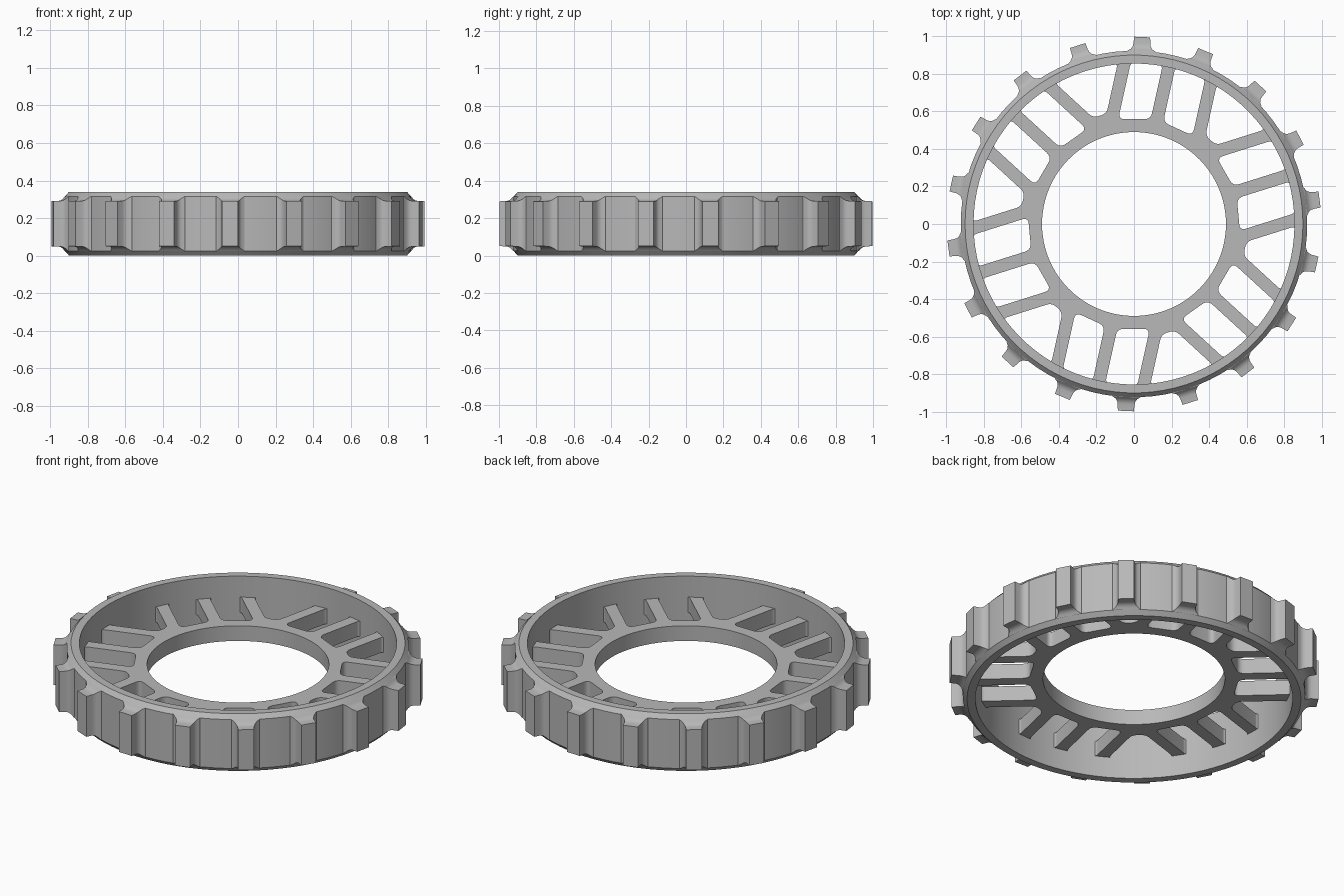
import bpy, bmesh
from math import sin, cos, tan, asin, sqrt, radians, pi
from mathutils import Vector, Matrix

cube = bpy.data.objects.get("Cube")
if cube:
    bpy.data.objects.remove(cube, do_unlink=True)

MID = 0.17            # mid height of the wheel
TURN = radians(77.5)  # direction of the first spoke group

grey = bpy.data.materials.new("plain grey")
grey.use_nodes = True
colour = (0.48, 0.48, 0.48, 1)
grey.diffuse_color = colour
grey.node_tree.nodes["Principled BSDF"].inputs["Base Color"].default_value = colour


def add_object(name, mesh, angle=30):
    mesh.materials.clear()
    mesh.materials.append(grey)
    obj = bpy.data.objects.new(name, mesh)
    bpy.context.collection.objects.link(obj)
    bpy.ops.object.select_all(action='DESELECT')
    obj.select_set(True)
    bpy.context.view_layer.objects.active = obj
    bpy.ops.object.shade_smooth_by_angle(angle=radians(angle))
    return obj


def finish(bm, name):
    bmesh.ops.recalc_face_normals(bm, faces=bm.faces)
    mesh = bpy.data.meshes.new(name)
    bm.to_mesh(mesh)
    bm.free()
    return add_object(name, mesh)


def bridge(bm, a, b):
    for i in range(len(a)):
        j = (i + 1) % len(a)
        bm.faces.new((a[i], a[j], b[j], b[i]))


# Outer rim: a chamfered profile turned around z
profile = [(0.855, 0), (0.9, 0), (0.923, 0.025), (0.923, 0.315), (0.9, 0.34), (0.855, 0.34)]
bm = bmesh.new()
SEGS = 90
rings = []
for s in range(SEGS):
    t = 2 * pi * s / SEGS
    rings.append([bm.verts.new((r * cos(t), r * sin(t), z)) for r, z in profile])
for s in range(SEGS):
    bridge(bm, rings[s], rings[(s + 1) % SEGS])
finish(bm, "rim")

# Teeth: rectangular blocks with flared roots (radius, half width, half height)
sections = [(0.895, 0.09, 0.153), (0.923, 0.074, 0.145), (0.932, 0.058, 0.134),
            (0.945, 0.049, 0.125), (0.96, 0.045, 0.121), (0.997, 0.043, 0.12)]
bm = bmesh.new()
for k in range(18):
    rot = Matrix.Rotation(TURN + radians(10 + 20 * k), 3, 'Z')
    loops = []
    for r, w, h in sections:
        corners = [(r, -w, MID - h), (r, w, MID - h), (r, w, MID + h), (r, -w, MID + h)]
        loops.append([bm.verts.new(rot @ Vector(c)) for c in corners])
    for a, b in zip(loops, loops[1:]):
        bridge(bm, a, b)
    bm.faces.new(loops[0])
    bm.faces.new(loops[-1])
finish(bm, "teeth")


# Spoked disc: a flat outline with rounded windows, given thickness
def polar(r, t):
    return Vector((r * cos(t), r * sin(t)))


def rounded(points):
    """Round each (point, cut) corner by its cut length."""
    out = []
    n = len(points)
    for i, (p, cut) in enumerate(points):
        if not cut:
            out.append(p)
            continue
        a = p + (points[i - 1][0] - p).normalized() * cut
        b = p + (points[(i + 1) % n][0] - p).normalized() * cut
        for s in range(6):
            t = s / 5
            out.append(a * (1 - t) ** 2 + p * 2 * t * (1 - t) + b * t * t)
    return out


def arc(r, start, end, cut, steps=6):
    pts = []
    for s in range(steps + 1):
        edge = s in (0, steps)
        pts.append((polar(r, start + (end - start) * s / steps), cut if edge else 0))
    return pts


INNER, OUTER = 0.565, 0.86
NEAR, FAR, EDGE = 0.034, 0.203, 0.27   # spoke edges measured from the group axis


def side_window(sign):
    outer = arc(OUTER, sign * asin(NEAR / OUTER), sign * asin(FAR / OUTER), 0.024)
    inner = [(Vector((sqrt(INNER ** 2 - v * v), sign * v)), 0.035) for v in (FAR, NEAR)]
    return rounded(outer + inner)


def wedge_window():
    half = radians(30) - asin(EDGE / OUTER)
    flat = 0.605
    w = (flat - 2 * EDGE) * tan(radians(30))
    inner = [(Vector((flat, w)), 0.03), (Vector((flat, -w)), 0.03)]
    return rounded(arc(OUTER, -half, half, 0.024) + inner)


curve = bpy.data.curves.new("disc_outline", 'CURVE')
curve.dimensions = '2D'
curve.fill_mode = 'BOTH'
curve.extrude = 0.045


def outline(points, angle=0):
    rot = Matrix.Rotation(angle, 2)
    spline = curve.splines.new('POLY')
    spline.points.add(len(points) - 1)
    for sp, p in zip(spline.points, points):
        q = rot @ p
        sp.co = (q.x, q.y, 0, 1)
    spline.use_cyclic_u = True


for radius in (0.885, 0.49):
    outline([polar(radius, 2 * pi * s / SEGS) for s in range(SEGS)])
for g in range(6):
    axis = TURN + g * radians(60)
    outline(side_window(1), axis)
    outline(side_window(-1), axis)
    outline(wedge_window(), axis + radians(30))

source = bpy.data.objects.new("disc_outline", curve)
bpy.context.collection.objects.link(source)
bpy.context.view_layer.update()
graph = bpy.context.evaluated_depsgraph_get()
mesh = bpy.data.meshes.new_from_object(source.evaluated_get(graph))
bpy.data.objects.remove(source, do_unlink=True)
bm = bmesh.new()
bm.from_mesh(mesh)
bmesh.ops.remove_doubles(bm, verts=bm.verts, dist=0.0001)
bmesh.ops.translate(bm, verts=bm.verts, vec=(0, 0, MID))
finish(bm, "spoked_disc")
